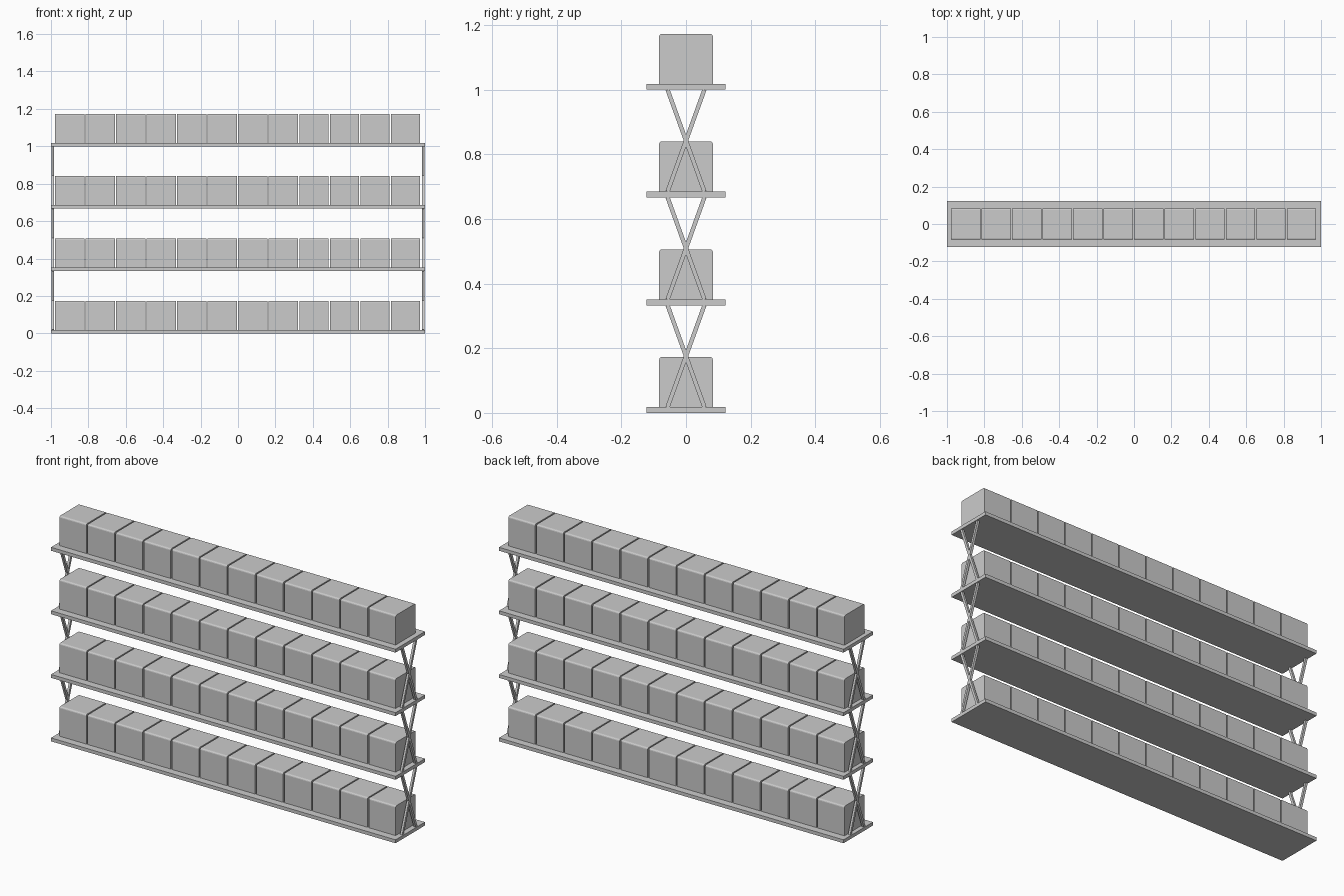
import bpy, bmesh, math
from mathutils import Matrix

if "Cube" in bpy.data.objects:
    bpy.data.objects.remove(bpy.data.objects["Cube"])

SHELF_Z = [0.0, 0.333, 0.667, 1.0]
THICK = 0.018


def box(name, size, loc, rot_x=0.0, round_top=0.0):
    bm = bmesh.new()
    bmesh.ops.create_cube(bm, size=1.0, matrix=Matrix.Diagonal((*size, 1)))
    if round_top:
        # soften only the long top edges running along x
        edges = [e for e in bm.edges if all(v.co.z > 0 for v in e.verts)
                 and abs(e.verts[0].co.x - e.verts[1].co.x) > 0.01]
        bmesh.ops.bevel(bm, geom=edges, offset=round_top, segments=3,
                        profile=0.5, affect='EDGES')
    mesh = bpy.data.meshes.new(name)
    bm.to_mesh(mesh)
    bm.free()
    ob = bpy.data.objects.new(name, mesh)
    ob.location = loc
    ob.rotation_euler.x = rot_x
    bpy.context.collection.objects.link(ob)
    return ob


# shelf boards with a row of twelve storage boxes each
for z in SHELF_Z:
    box("shelf_board", (2.0, 0.244, THICK), (0, 0, z + THICK / 2))
    for i in range(12):
        x = -0.9 + i * 0.1632
        box("storage_box", (0.156, 0.166, 0.155),
            (x, 0, z + THICK + 0.0775), round_top=0.008)

# crossed end braces between neighbouring shelves
for z0, z1 in zip(SHELF_Z, SHELF_Z[1:]):
    low, high = z0 + THICK, z1
    rise, run = high - low, 0.114
    length = math.hypot(rise, run)
    for sx in (-1, 1):
        for sy in (-1, 1):
            box("cross_brace", (0.012, 0.013, length),
                (sx * 0.991, 0, (low + high) / 2), sy * math.atan2(run, rise))
